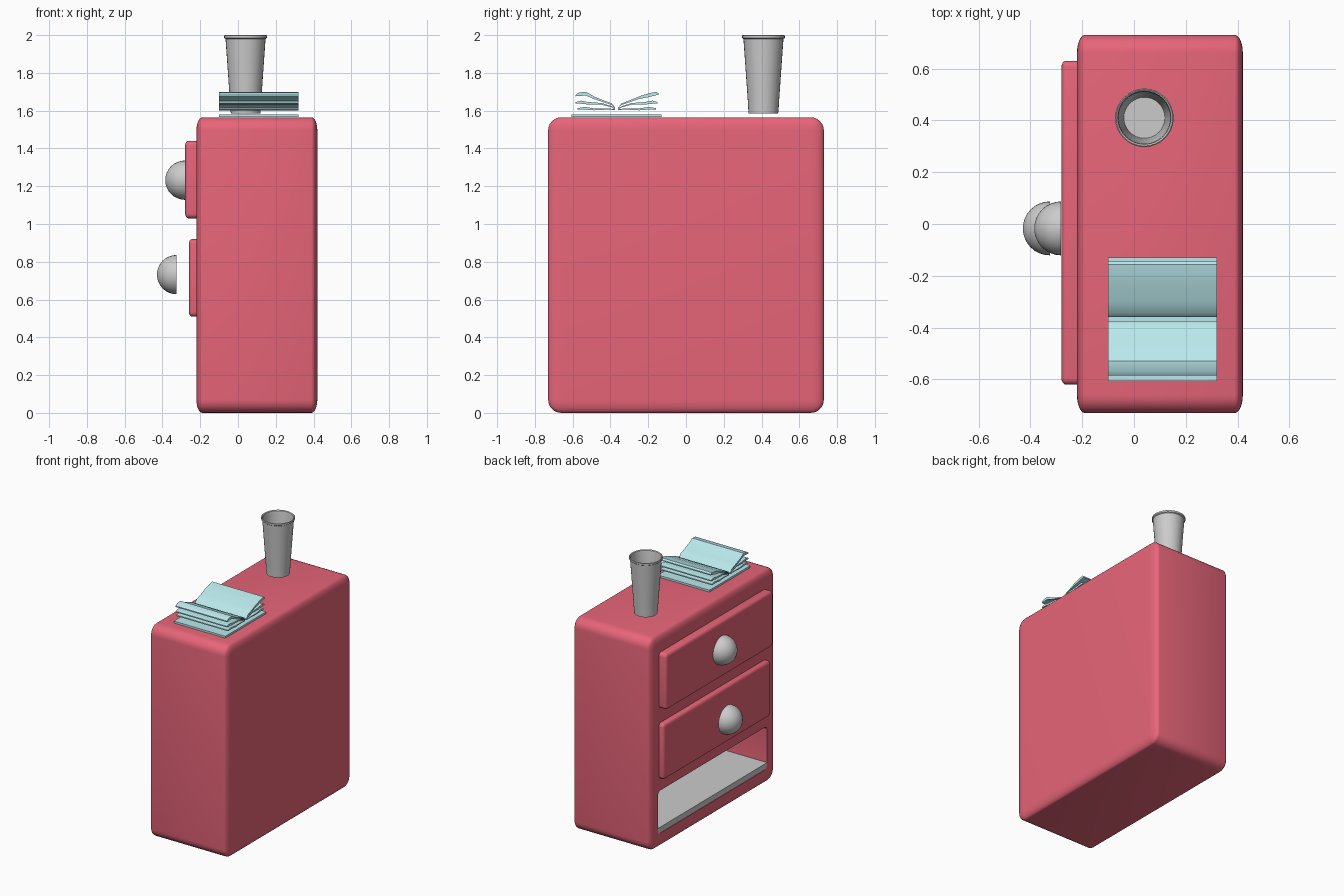
import bpy, bmesh, math
from mathutils import Matrix, Vector

if "Cube" in bpy.data.objects:
    bpy.data.objects.remove(bpy.data.objects["Cube"])


def material(name, rgb):
    m = bpy.data.materials.new(name)
    m.diffuse_color = (*rgb, 1)
    m.use_nodes = True
    m.node_tree.nodes["Principled BSDF"].inputs["Base Color"].default_value = m.diffuse_color
    return m


RED = material("red_paint", (0.8, 0.13, 0.19))
TEAL = material("teal_paper", (0.49, 0.81, 0.84))


def finish(bm, name, mat=None):
    bmesh.ops.recalc_face_normals(bm, faces=bm.faces[:])
    me = bpy.data.meshes.new(name)
    bm.to_mesh(me)
    bm.free()
    ob = bpy.data.objects.new(name, me)
    bpy.context.collection.objects.link(ob)
    if mat:
        me.materials.append(mat)
    smooth(ob)
    return ob


def smooth(ob):
    bpy.ops.object.select_all(action='DESELECT')
    bpy.context.view_layer.objects.active = ob
    ob.select_set(True)
    bpy.ops.object.shade_smooth_by_angle(angle=math.radians(35))


def rounded_box(name, lo, hi, radius, mat=None, squash=1.0, segments=6):
    """Box between two corners; the rounding is squashed along x."""
    lo, hi = Vector(lo), Vector(hi)
    size = hi - lo
    bm = bmesh.new()
    bmesh.ops.create_cube(bm, size=1)
    bmesh.ops.scale(bm, vec=(size.x / squash, size.y, size.z), verts=bm.verts[:])
    if radius:
        bmesh.ops.bevel(bm, geom=bm.edges[:], offset=radius, segments=segments,
                        profile=0.5, affect='EDGES')
    bmesh.ops.scale(bm, vec=(squash, 1, 1), verts=bm.verts[:])
    bmesh.ops.translate(bm, vec=(lo + hi) / 2, verts=bm.verts[:])
    return finish(bm, name, mat)


def lathe(name, profile, matrix, steps=32):
    """Revolve (radius, height) points about z, then place the result."""
    bm = bmesh.new()
    vs = [bm.verts.new((r, 0, z)) for r, z in profile]
    es = [bm.edges.new(p) for p in zip(vs, vs[1:])]
    bmesh.ops.spin(bm, geom=vs + es, cent=(0, 0, 0), axis=(0, 0, 1),
                   angle=math.tau, steps=steps)
    bmesh.ops.remove_doubles(bm, verts=bm.verts[:], dist=1e-5)
    bm.transform(matrix)
    return finish(bm, name)


def leaf(name, points, side):
    """Page block: (distance from spine, middle z, thickness) swept along x."""
    outline = [(d, z + t / 2) for d, z, t in points]
    outline += [(d, z - t / 2) for d, z, t in reversed(points)]
    bm = bmesh.new()
    face = bm.faces.new([bm.verts.new((-0.10, -0.367 + side * d, z))
                         for d, z in outline])
    ext = bmesh.ops.extrude_face_region(bm, geom=[face])["geom"]
    bmesh.ops.translate(bm, vec=(0.42, 0, 0),
                        verts=[v for v in ext if isinstance(v, bmesh.types.BMVert)])
    return finish(bm, name, TEAL)


# Cabinet body with an open niche at the bottom
body = rounded_box("cabinet_body", (-0.22, -0.73, 0), (0.42, 0.73, 1.565),
                   0.07, RED, squash=0.45)
cutter = rounded_box("niche_cutter", (-0.40, -0.63, 0.105), (0.36, 0.64, 0.42),
                     0.03, RED)
mod = body.modifiers.new("niche", 'BOOLEAN')
mod.operation = 'DIFFERENCE'
mod.solver = 'EXACT'
mod.object = cutter
bpy.ops.object.select_all(action='DESELECT')
bpy.context.view_layer.objects.active = body
body.select_set(True)
bpy.ops.object.modifier_apply(modifier="niche")
bpy.data.objects.remove(cutter)
smooth(body)

# Shelf board on the niche floor
rounded_box("niche_shelf", (-0.22, -0.63, 0.108), (0.36, 0.64, 0.15), 0)

# Drawers and their half-sphere knobs
dome = [(0, 0)] + [(0.104 * math.cos(a), 0.104 * math.sin(a))
                   for a in (math.pi / 2 * i / 8 for i in range(9))]
dome[-1] = (0, 0.104)
for label, front, z0, knob_x, knob_z in (("upper", -0.28, 1.03, -0.281, 1.232),
                                         ("lower", -0.26, 0.51, -0.325, 0.732)):
    rounded_box(label + "_drawer", (front, -0.62, z0), (-0.17, 0.63, z0 + 0.41),
                0.025, RED, squash=0.7, segments=4)
    lathe(label + "_knob", dome,
          Matrix.Translation((knob_x, -0.017, knob_z))
          @ Matrix.Rotation(-math.pi / 2, 4, 'Y'))

# Tapered hollow cup with a rim
lathe("cup", [(0, 0), (0.078, 0), (0.106, 0.395), (0.113, 0.4), (0.113, 0.412),
              (0.109, 0.415), (0.103, 0.41), (0.1, 0.395), (0.08, 0.015), (0, 0.015)],
      Matrix.Translation((0.04, 0.41, 1.585)))

# Open book: flat cover and three fanned pairs of page blocks
rounded_box("book_cover", (-0.10, -0.605, 1.566), (0.32, -0.13, 1.580), 0, TEAL)
low = [(0.008, 1.606, 0.004), (0.05, 1.609, 0.006), (0.12, 1.607, 0.01),
       (0.17, 1.613, 0.014), (0.207, 1.609, 0.008)]
middle = [(0.008, 1.609, 0.004), (0.03, 1.622, 0.006), (0.08, 1.636, 0.009),
          (0.15, 1.639, 0.013), (0.19, 1.645, 0.016), (0.217, 1.641, 0.008)]
top_left = [(0.008, 1.614, 0.004), (0.025, 1.634, 0.008), (0.07, 1.650, 0.01),
            (0.12, 1.668, 0.014), (0.162, 1.690, 0.02), (0.2, 1.687, 0.018),
            (0.217, 1.680, 0.008)]
top_right = [(0.008, 1.614, 0.004), (0.025, 1.634, 0.008), (0.07, 1.650, 0.01),
             (0.12, 1.669, 0.014), (0.17, 1.682, 0.02), (0.21, 1.691, 0.018),
             (0.222, 1.687, 0.008)]
for label, left, right in (("low", low, low), ("middle", middle, middle),
                           ("top", top_left, top_right)):
    leaf(label + "_pages_left", left, -1)
    leaf(label + "_pages_right", right, 1)
